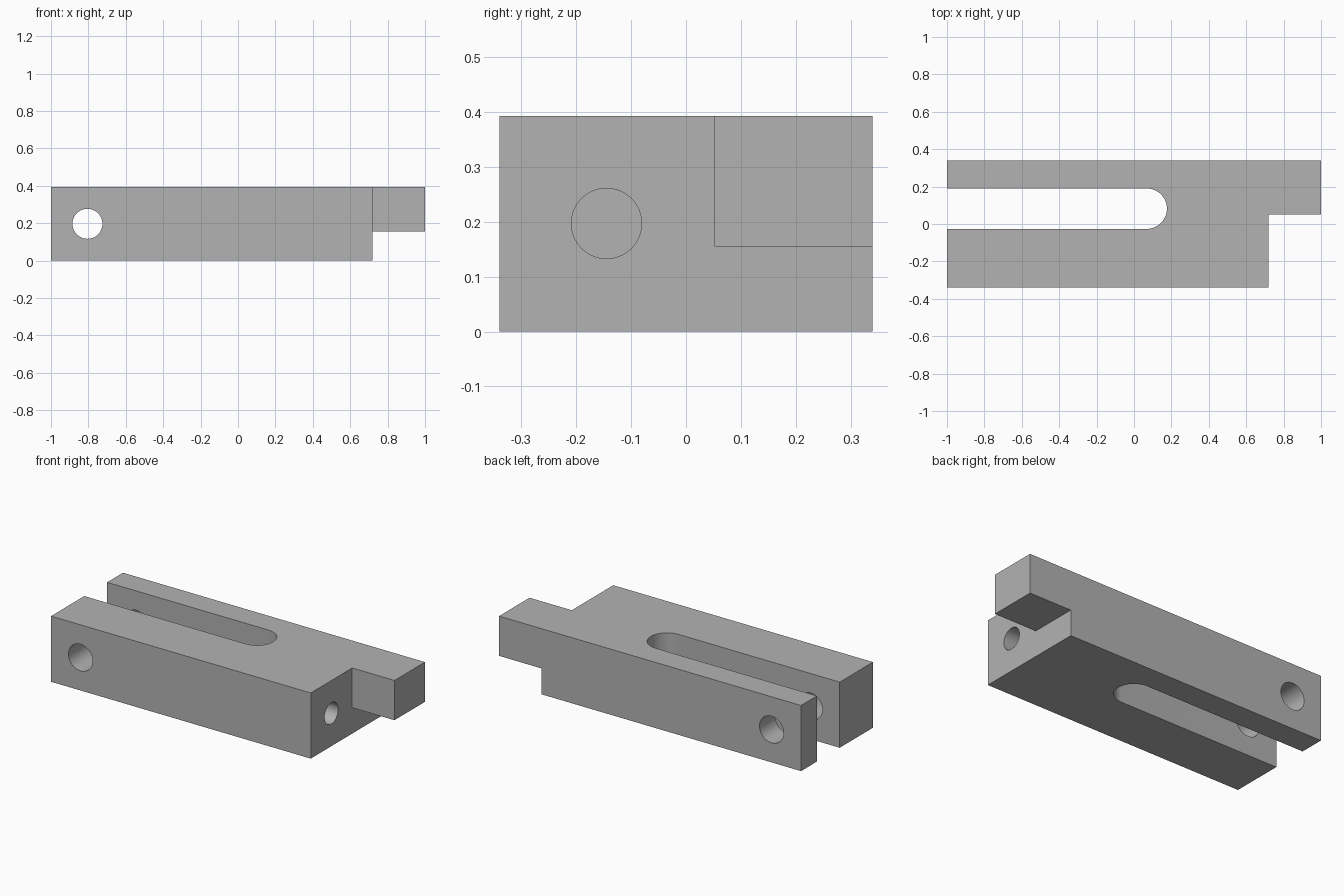
import bpy, bmesh, math
from mathutils import Matrix

cube = bpy.data.objects.get("Cube")
if cube:
    bpy.data.objects.remove(cube, do_unlink=True)

HEIGHT, HALF_WIDTH = 0.393, 0.34
SHOULDER_X, TONGUE_Y, TONGUE_Z = 0.72, 0.052, 0.155
SLOT_Y, SLOT_R, SLOT_END = 0.082, 0.108, 0.176
HOLE_Z = 0.197

grey = bpy.data.materials.new("machined_grey")
grey.use_nodes = True
colour = (0.45, 0.45, 0.45, 1)
grey.diffuse_color = colour
grey.node_tree.nodes["Principled BSDF"].inputs["Base Color"].default_value = colour


def add_object(name, bm):
    bmesh.ops.recalc_face_normals(bm, faces=bm.faces)
    mesh = bpy.data.meshes.new(name)
    bm.to_mesh(mesh)
    bm.free()
    mesh.materials.append(grey)
    obj = bpy.data.objects.new(name, mesh)
    bpy.context.collection.objects.link(obj)
    return obj


def cylinder_cutter(name, centre, radius, depth, angle, axis):
    bm = bmesh.new()
    turn = Matrix.Translation(centre) @ Matrix.Rotation(angle, 4, axis)
    bmesh.ops.create_cone(bm, cap_ends=True, segments=64, radius1=radius,
                          radius2=radius, depth=depth, matrix=turn)
    return add_object(name, bm)


def box_cutter(name, low, high):
    bm = bmesh.new()
    middle = [(a + b) / 2 for a, b in zip(low, high)]
    size = [b - a for a, b in zip(low, high)]
    bmesh.ops.create_cube(bm, size=1, matrix=Matrix.Translation(middle) @ Matrix.Diagonal((*size, 1)))
    return add_object(name, bm)


# Slotted block outline, with a round slot end and an offset tongue
arc_x = SLOT_END - SLOT_R
arc = [(arc_x + SLOT_R * math.cos(a), SLOT_Y + SLOT_R * math.sin(a))
       for a in (math.pi * (i / 32 - 0.5) for i in range(33))]
outline = [(-1, -HALF_WIDTH), (SHOULDER_X, -HALF_WIDTH), (SHOULDER_X, TONGUE_Y),
           (1, TONGUE_Y), (1, HALF_WIDTH), (-1, HALF_WIDTH),
           (-1, SLOT_Y + SLOT_R), *reversed(arc), (-1, SLOT_Y - SLOT_R)]
bm = bmesh.new()
base = bm.faces.new([bm.verts.new((x, y, 0)) for x, y in outline])
top = bmesh.ops.extrude_face_region(bm, geom=[base])["geom"]
bmesh.ops.translate(bm, vec=(0, 0, HEIGHT),
                    verts=[v for v in top if isinstance(v, bmesh.types.BMVert)])
block = add_object("slotted_block", bm)

# Undercut below the tongue, cross pin hole, and blind hole in the shoulder
cutters = [
    box_cutter("tongue_undercut", (SHOULDER_X, -0.5, -0.1), (1.1, 0.5, TONGUE_Z)),
    cylinder_cutter("pin_hole", (-0.805, 0, HOLE_Z), 0.08, 1, math.pi / 2, 'X'),
    cylinder_cutter("end_hole", (SHOULDER_X, -0.145, HOLE_Z), 0.064, 0.9, math.pi / 2, 'Y'),
]
bpy.context.view_layer.objects.active = block
for cutter in cutters:
    cutter.hide_render = True
    cut = block.modifiers.new(cutter.name, 'BOOLEAN')
    cut.operation, cut.solver, cut.object = 'DIFFERENCE', 'EXACT', cutter
    bpy.ops.object.modifier_apply(modifier=cut.name)
    bpy.data.objects.remove(cutter, do_unlink=True)

# Smooth bores with crisp edges
bpy.ops.object.select_all(action='DESELECT')
block.select_set(True)
bpy.ops.object.shade_smooth_by_angle(angle=math.radians(30))
